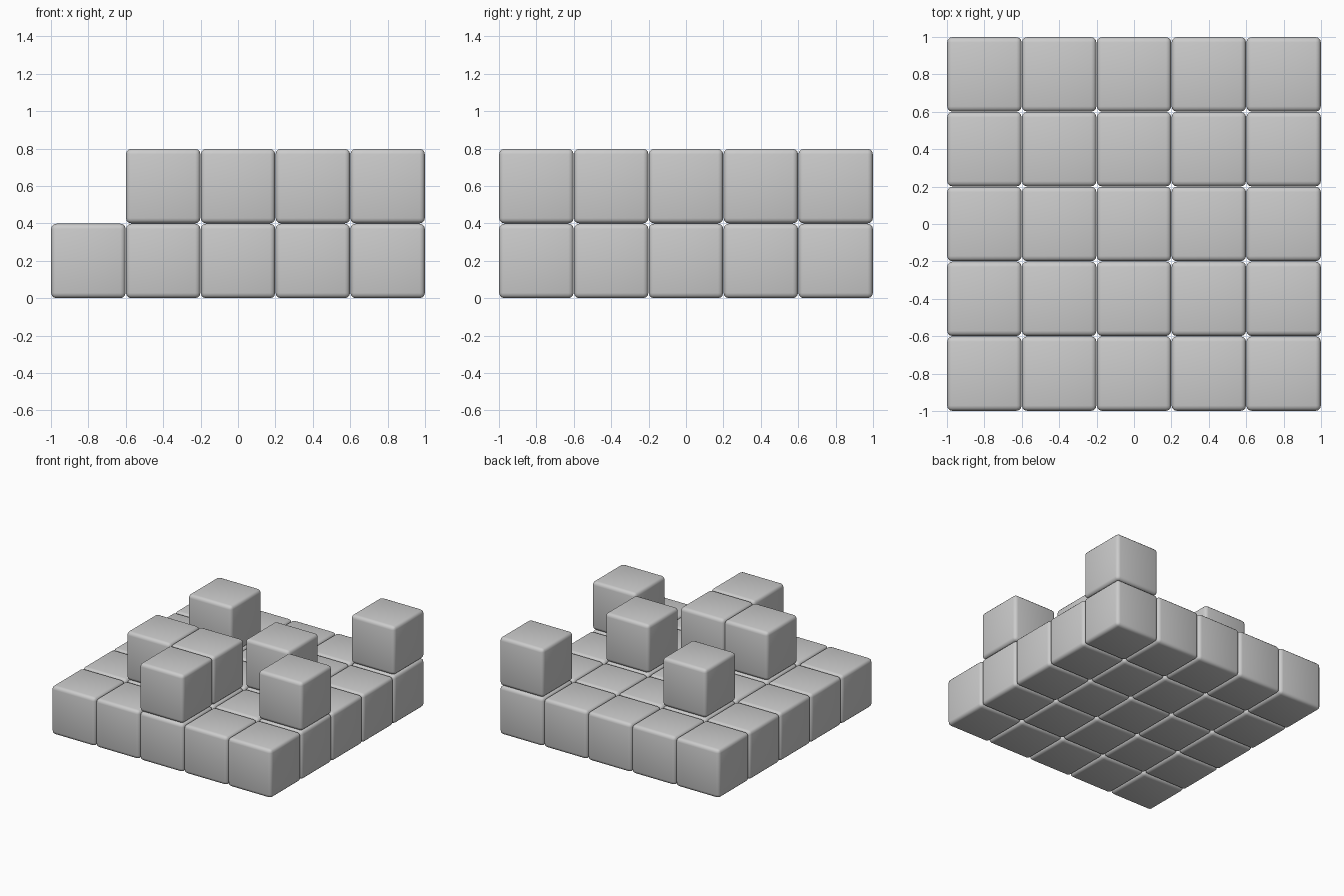
import bpy

old = bpy.data.objects.get("Cube")
if old:
    bpy.data.objects.remove(old, do_unlink=True)

PITCH = 0.4
SIZE = 0.398
BEVEL = 0.028

# Plain grey finish
grey = bpy.data.materials.new("plain_grey")
grey.use_nodes = True
colour = (0.6, 0.6, 0.6, 1)
grey.diffuse_color = colour
grey.node_tree.nodes["Principled BSDF"].inputs["Base Color"].default_value = colour


def block(name, col, row, layer):
    """One rounded block in the grid, counted from the front left corner."""
    bpy.ops.mesh.primitive_cube_add(size=SIZE, location=(
        (col - 2) * PITCH, (row - 2) * PITCH, SIZE / 2 + layer * PITCH))
    ob = bpy.context.object
    ob.name = name
    ob.data.materials.append(grey)
    bevel = ob.modifiers.new("rounded_edges", 'BEVEL')
    bevel.width = BEVEL
    bevel.segments = 3
    bpy.ops.object.modifier_apply(modifier=bevel.name)
    bpy.ops.object.shade_smooth_by_angle(angle=0.7)


# Full lower layer
for col in range(5):
    for row in range(5):
        block(f"base_block_{col}_{row}", col, row, 0)

# Scattered upper blocks
for col, row in [(2, 0), (1, 1), (2, 1), (4, 1), (3, 2), (1, 3), (4, 4)]:
    block(f"upper_block_{col}_{row}", col, row, 1)
